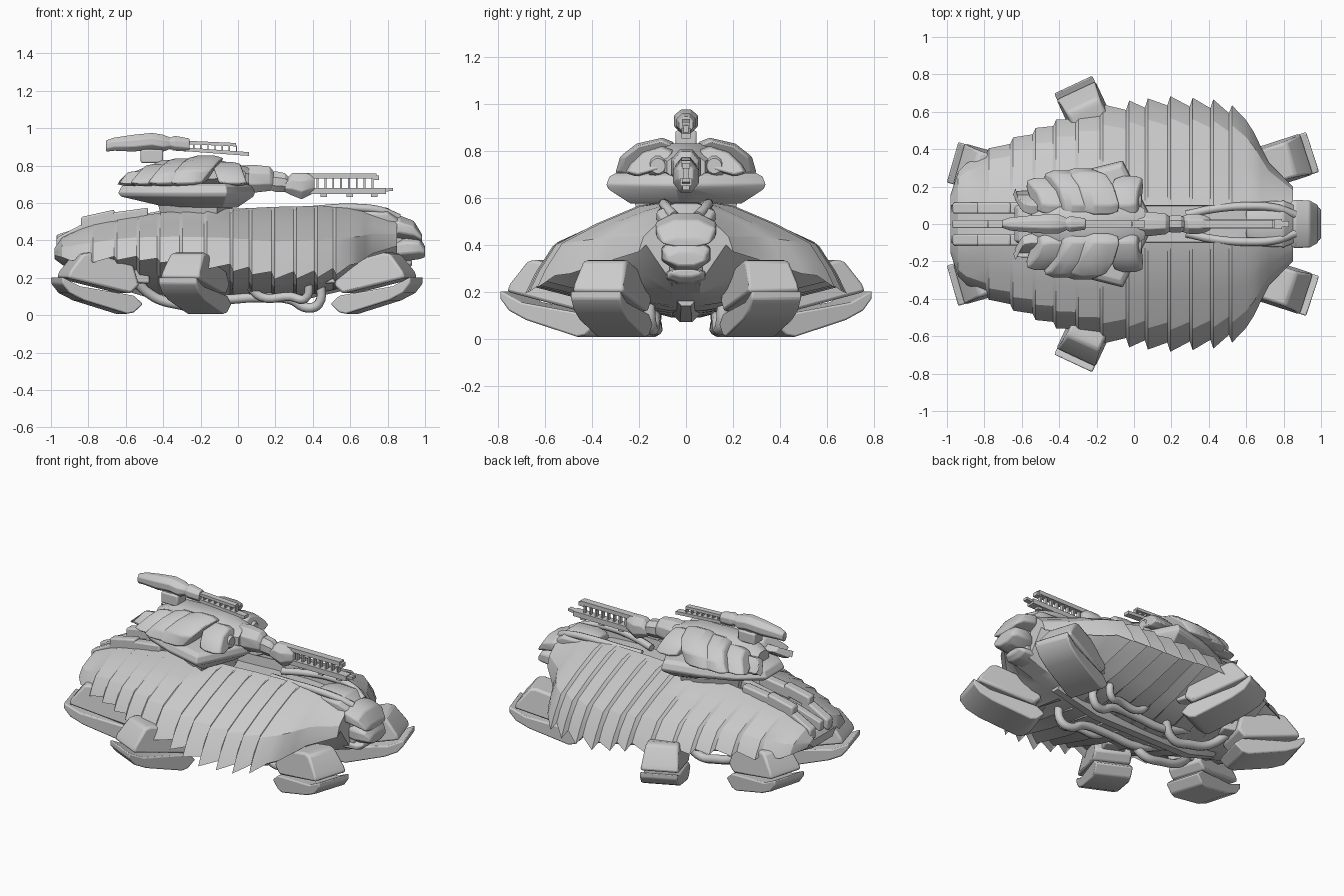
import bpy, bmesh
from math import sin, cos, pi, radians
from mathutils import Matrix, Vector

if "Cube" in bpy.data.objects:
    bpy.data.objects.remove(bpy.data.objects["Cube"])


def make(name, verts, faces, mirror=False, bevel=0.0, angle=32):
    me = bpy.data.meshes.new(name)
    me.from_pydata([tuple(v) for v in verts], [], faces)
    bm = bmesh.new()
    bm.from_mesh(me)
    bmesh.ops.recalc_face_normals(bm, faces=bm.faces)
    bm.to_mesh(me)
    bm.free()
    for p in me.polygons:
        p.use_smooth = True
    me.set_sharp_from_angle(angle=radians(angle))
    ob = bpy.data.objects.new(name, me)
    bpy.context.collection.objects.link(ob)
    if bevel:
        b = ob.modifiers.new("bevel", 'BEVEL')
        b.width, b.segments, b.limit_method = bevel, 2, 'ANGLE'
    if mirror:
        m = ob.modifiers.new("mirror", 'MIRROR')
        m.use_axis = (False, True, False)
    return ob


def loft(name, rings, **kw):
    n = len(rings[0])
    verts = [v for r in rings for v in r]
    faces = [(i*n + j, i*n + (j+1) % n, (i+1)*n + (j+1) % n, (i+1)*n + j)
             for i in range(len(rings)-1) for j in range(n)]
    faces += [tuple(range(n)), tuple(range((len(rings)-1)*n, len(rings)*n))]
    return make(name, verts, faces, **kw)


def body_x(name, stations, y=0, n=8, **kw):
    """Faceted body along x; stations are (x, z, half width, half height)."""
    return loft(name, [[(x, y + a*cos((j+.5)*2*pi/n)*1.08, z + b*sin((j+.5)*2*pi/n)*1.08)
                        for j in range(n)] for x, z, a, b in stations], **kw)


def boxes(name, items, **kw):
    """Sheared boxes; each item is (x0, z0, x1, z1, half width, half height, y)."""
    verts, faces = [], []
    for x0, z0, x1, z1, w, h, y in items:
        k = len(verts)
        for x, z in ((x0, z0), (x1, z1)):
            verts += [(x, y-w, z-h), (x, y+w, z-h), (x, y+w, z+h), (x, y-w, z+h)]
        faces += [[k+i for i in f] for f in ((0, 1, 2, 3), (4, 5, 6, 7), (0, 1, 5, 4),
                                            (1, 2, 6, 5), (2, 3, 7, 6), (3, 0, 4, 7))]
    return make(name, verts, faces, **kw)


def pipe(name, pts, r, closed=False):
    for s in (1, -1):
        cu = bpy.data.curves.new(name, 'CURVE')
        cu.dimensions, cu.bevel_depth, cu.bevel_resolution = '3D', r, 2
        cu.resolution_u, cu.use_fill_caps = 5, True
        sp = cu.splines.new('BEZIER')
        sp.bezier_points.add(len(pts)-1)
        for b, p in zip(sp.bezier_points, pts):
            b.co = (p[0], p[1]*s, p[2])
            b.handle_left_type = b.handle_right_type = 'AUTO'
        sp.use_cyclic_u = closed
        bpy.context.collection.objects.link(bpy.data.objects.new(name, cu))


# Hull shell: x, half width, rim z, top z, belly z
HULL = [(-.98, .16, .32, .36, .30), (-.94, .28, .31, .42, .27), (-.8, .38, .29, .48, .20),
        (-.6, .47, .31, .52, .15), (-.4, .55, .29, .55, .11), (-.2, .61, .27, .57, .09),
        (0, .64, .25, .57, .09), (.2, .66, .21, .58, .10), (.45, .64, .22, .585, .12),
        (.6, .58, .25, .575, .16), (.66, .45, .29, .56, .18), (.72, .33, .33, .54, .20),
        (.85, .2, .37, .5, .24)]


def hull_at(x):
    for a, b in zip(HULL, HULL[1:]):
        if x <= b[0]:
            t = (x-a[0])/(b[0]-a[0])
            return [p + (q-p)*t for p, q in zip(a, b)]
    return list(HULL[-1])


def section(x, tooth):
    _, yo, zl, zt, zb = hull_at(x)
    yo, zl = yo + tooth, zl - tooth*.8
    half = [(0.0, zt-.06), (.095, zt-.06), (.1, zt)]
    for t, f in ((.18, .93), (.5, .73), (.8, .5), (.93, .22), (1, 0)):
        half.append((.1 + (yo-.1)*t, zl + (zt-zl)*f + (tooth*.35 if .1 < t < .9 else 0)))
    half += [(yo-.03, zl+.03), (yo*.55, zb + (zl-zb)*.55), (.06, zb), (0, zb)]
    return [(x, y, z) for y, z in half] + [(x, -y, z) for y, z in half[-2:0:-1]]


# Jagged rim: each plate flares out, then steps back in
stations = [(-.98, 0), (-.94, 0)]
edges = [-.9, -.78, -.65, -.53, -.42, -.3, -.17, -.03, .07, .19, .31, .42, .52, .61]
for a, b in zip(edges, edges[1:]):
    d = .024 if b > -.1 else .014
    stations += [(a+.004, d), (b-.012, -d)]
stations += [(.64, 0), (.68, 0), (.72, 0), (.85, 0)]
loft("hull_shell", [section(x, d) for x, d in stations], angle=25)

# Ridges beside the centre channel, tail prongs and keel
for i, (x0, x1, z0, z1) in enumerate([(-.97, -.78, .38, .48), (-.84, -.66, .49, .53), (-.7, -.48, .51, .54)]):
    boxes("tail_ridge_%d" % i, [(x0, z0, x1, z1, .03, .035, .085)], mirror=True, bevel=.01)
boxes("tail_spine", [(-.97, .40, -.78, .46, .022, .03, 0), (-.78, .46, -.3, .55, .022, .03, 0)], bevel=.006)
body_x("keel", [(-.6, .18, .04, .05), (-.4, .13, .06, .06), (.3, .13, .06, .06), (.6, .2, .05, .06)])

# Hover pods: block above a curved sled, six in mirrored pairs
BLOCK = [(-.03, .20), (-.045, .235), (-.12, .33), (-.16, .335), (-.40, .27), (-.43, .16), (-.38, .115)]
SLED = [(0, .205), (0, .17), (-.04, .12), (-.12, .08), (-.36, .008), (-.40, .015), (-.45, .06),
        (-.40, .105), (-.1, .155)]


def prism(name, prof, tip, ang, width, **kw):
    m = Matrix.Translation((tip[0], tip[1], 0)) @ Matrix.Rotation(radians(ang), 4, 'Z')
    rings = [[m @ Vector((u, s*width*(.84 if z > .25 else 1), z)) for u, z in prof] for s in (-1, 1)]
    return loft(name, rings, mirror=True, **kw)


for nm, tip, ang in (("front", (.955, .385), 18), ("middle", (-.325, .745), 115), ("rear", (-.97, .33), 164)):
    prism(nm + "_pod_block", BLOCK, tip, ang, .115, bevel=.014)
    prism(nm + "_pod_sled", SLED, tip, ang, .112, bevel=.008)
    # strut from pod to hull
    prism(nm + "_pod_strut", [(-.2, .18), (-.22, .29), (-.5, .3), (-.5, .17)], tip, ang, .07, bevel=.01)

# Nose armour
body_x("nose_upper", [(.60, .53, .07, .03), (.68, .53, .12, .05), (.80, .52, .125, .055), (.86, .49, .1, .035)], bevel=.008)
body_x("nose_middle", [(.80, .46, .1, .06), (.86, .47, .13, .065), (.94, .45, .125, .055), (.985, .41, .1, .02)], bevel=.008)
body_x("nose_lower", [(.84, .35, .08, .06), (.9, .36, .105, .07), (.97, .36, .1, .06), (1.0, .34, .08, .03)], bevel=.008)
body_x("nose_chin", [(.72, .29, .06, .05), (.82, .27, .085, .04), (.9, .27, .08, .03), (.93, .28, .06, .015)], bevel=.006)
boxes("nose_core", [(.6, .38, .88, .38, .07, .1, 0)], bevel=.01)
pipe("deck_hose", [(.28, .05, .55), (.42, .08, .565), (.6, .095, .575), (.76, .085, .56), (.86, .05, .52)], .022)

# Underside pipes
pipe("belly_pipe", [(-.3, .13, .15), (-.12, .13, .09), (.1, .13, .095), (.28, .135, .085), (.37, .14, .04),
                    (.43, .15, .06), (.44, .16, .19)], .026)
pipe("belly_pipe_inner", [(.05, .2, .18), (.12, .19, .10), (.28, .2, .10), (.36, .22, .09), (.38, .24, .2)], .024)
pipe("rear_pipe", [(-.6, .2, .24), (-.45, .14, .1), (-.32, .13, .06), (-.18, .13, .05), (-.1, .16, .16)], .028)

# Turret neck and deck
OUT = [(.09, .04), (-.06, .34), (-.3, .28), (-.5, .2), (-.64, .09)]
OUT += [(x, -y) for x, y in OUT[::-1]]


def layer(z, s, cx=-.17, sx=None):
    return [(cx + (x-cx)*(sx or s), y*s, z) for x, y in OUT]


loft("turret_neck", [layer(.5, .58, sx=.5), layer(.6, .66, sx=.55)])
loft("turret_deck", [layer(.575, .7, -.1, .5), layer(.635, .97), layer(.655, 1), layer(.69, .96), layer(.705, .88)], bevel=.005)
body_x("turret_core", [(-.55, .72, .06, .05), (-.4, .75, .13, .08), (-.1, .76, .16, .07), (.06, .73, .08, .06)])

# Overlapping turret scales: x, width along x, outer y, top z
for i, (x, w, yo, zt) in enumerate([(-.60, .12, .18, .77), (-.53, .15, .25, .81), (-.43, .16, .29, .84),
                                    (-.33, .19, .30, .855), (-.12, .15, .26, .82)]):
    prof = [(.05, zt-.02), (.1, zt), (yo*.7, zt-.025), (yo-.02, zt-.08), (yo, .705), (yo-.05, .69), (.07, .73)]
    rings = []
    for f, s in ((0, .86), (.3, 1), (.75, 1), (1, .88)):
        rings.append([(x + w*f + (.06*(z-.76)/.1 if i < 4 else -.03*(z-.76)/.1) - .12*(y-.15)*(i < 4),
                       .15 + (y-.15)*s, .75 + (z-.75)*s) for y, z in prof])
    loft("turret_scale_%d" % i, rings, mirror=True, bevel=.008)
body_x("turret_dome", [(-.04, .735, .05, .05), (.01, .735, .048, .048), (.04, .735, .03, .03)], y=.12, n=12, mirror=True)

# Main gun: mantlet, breech and rail barrel with rungs
body_x("gun_mantlet", [(.02, .73, .06, .07), (.08, .73, .065, .075), (.17, .73, .055, .065), (.19, .72, .04, .05)], bevel=.004)
body_x("gun_sleeve", [(.17, .715, .04, .045), (.2, .715, .045, .055), (.25, .71, .045, .05), (.27, .705, .035, .035)])
body_x("gun_breech", [(.25, .69, .04, .03), (.29, .70, .052, .06), (.34, .69, .055, .07), (.38, .70, .045, .06), (.41, .70, .03, .045)], bevel=.004)
rungs = [(.42+.042*i, .705, .43+.042*i, .705, .012, .04, 0) for i in range(8)]
boxes("gun_rails", rungs + [(.36, .745, .74, .745, .022, .013, 0), (.72, .735, .755, .735, .018, .012, 0),
                            (.36, .665, .79, .665, .026, .016, 0), (.78, .668, .83, .674, .016, .008, 0)]
      + [(x, .645, x+.035, .645, .015, .012, 0) for x in (.44, .58, .71)])

# Roof gun, slightly nose down
body_x("roof_gun_body", [(-.705, .905, .02, .03), (-.66, .915, .035, .035), (-.56, .92, .045, .045), (-.46, .93, .052, .045),
                         (-.40, .92, .05, .045), (-.36, .92, .032, .03), (-.34, .92, .042, .04), (-.26, .91, .03, .035)], bevel=.004)
boxes("roof_gun_mount", [(-.52, .85, -.40, .85, .045, .035, 0), (-.5, .875, -.45, .875, .03, .03, 0)], bevel=.008)
boxes("roof_gun_rails", [(-.3, .925, -.01, .912, .018, .009, 0), (-.36, .893, .06, .862, .02, .01, 0)]
      + [(-.24+.038*i, .905-.003*i, -.233+.038*i, .904-.003*i, .011, .022, 0) for i in range(7)])
